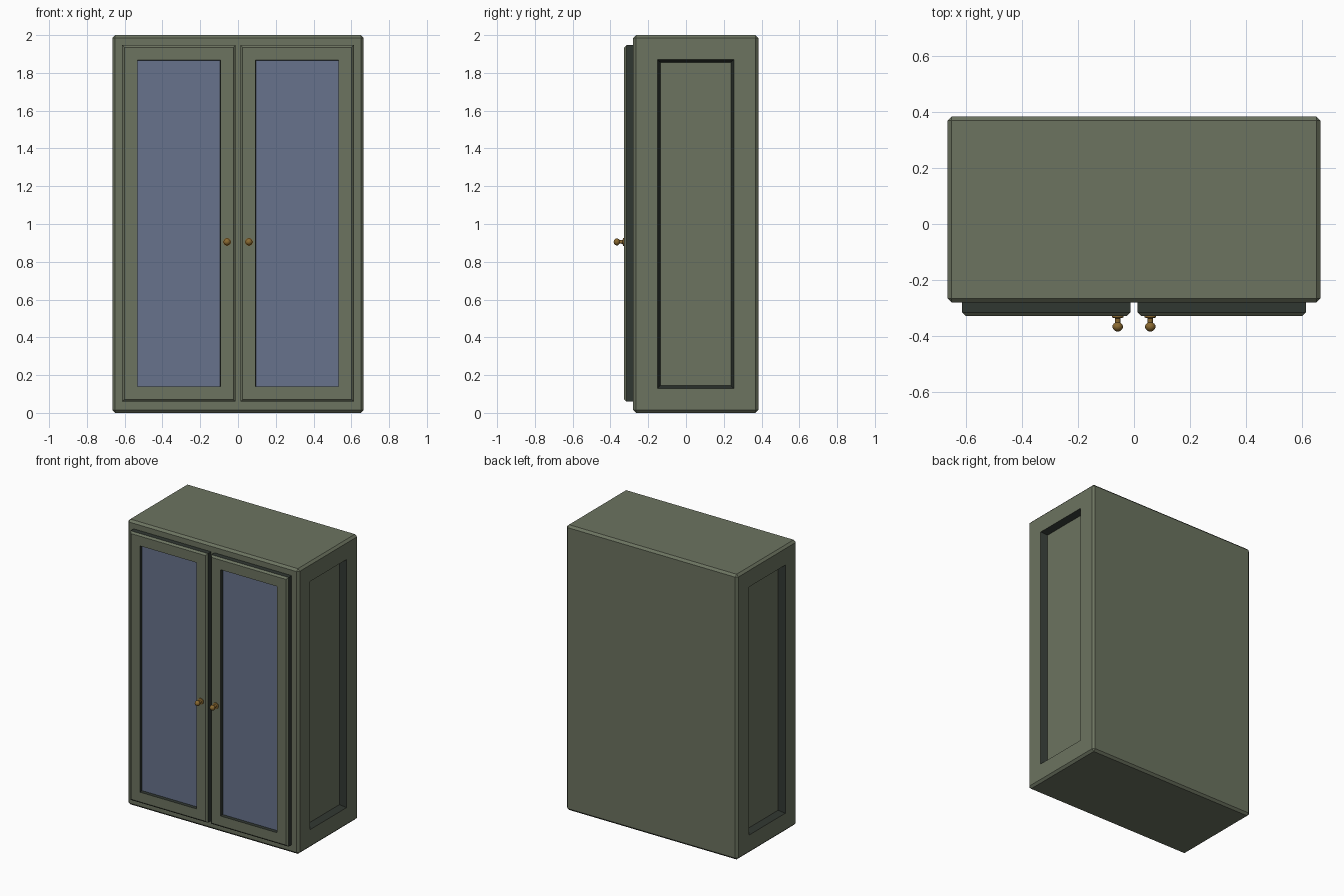
import bpy, bmesh, math
from mathutils import Vector, Matrix

if "Cube" in bpy.data.objects:
    bpy.data.objects.remove(bpy.data.objects["Cube"])


def material(name, rgb):
    m = bpy.data.materials.new(name)
    m.diffuse_color = (*rgb, 1)
    m.use_nodes = True
    m.node_tree.nodes["Principled BSDF"].inputs["Base Color"].default_value = m.diffuse_color
    return m


SAGE = material("sage green", (0.150, 0.173, 0.117))
DARK = material("dark green", (0.030, 0.038, 0.031))
GLASS = material("blue grey glass", (0.136, 0.170, 0.262))
BRASS = material("aged brass", (0.25, 0.14, 0.03))


def box(lo, hi):
    bm = bmesh.new()
    lo, hi = Vector(lo), Vector(hi)
    bmesh.ops.create_cube(bm, size=1)
    for v in bm.verts:
        v.co = Vector([lo[i] + (v.co[i] + 0.5) * (hi[i] - lo[i]) for i in range(3)])
    return bm


def bevel(bm, edges, width):
    bmesh.ops.bevel(bm, geom=edges, offset=width, offset_type='OFFSET',
                    segments=1, profile=0.5, affect='EDGES')
    bm.normal_update()


def inset(bm, face, width, depth=0.0):
    return bmesh.ops.inset_region(bm, faces=[face], thickness=width, depth=depth,
                                  use_boundary=True, use_even_offset=True)["faces"]


def biggest(bm, direction):
    """Largest face pointing in a direction."""
    d = Vector(direction)
    return max((f for f in bm.faces if f.normal.dot(d) > 0.99), key=lambda f: f.calc_area())


def finish(bm, name, mats):
    me = bpy.data.meshes.new(name)
    bm.to_mesh(me)
    bm.free()
    for m in mats:
        me.materials.append(m)
    ob = bpy.data.objects.new(name, me)
    bpy.context.collection.objects.link(ob)
    return ob


# Cabinet body with chamfered edges and recessed side panels
bm = box((-0.665, -0.28, 0), (0.665, 0.383, 2))
bevel(bm, bm.edges[:], 0.015)
for s in (-1, 1):
    panel = biggest(bm, (s, 0, 0))
    inset(bm, panel, 0.115)
    bm.normal_update()
    for f in inset(bm, panel, 0.015, -0.045):
        f.material_index = 1
    bm.normal_update()
finish(bm, "cabinet_body", [SAGE, DARK])

# Doors: dark edges, chamfered front, recessed glass
for s, side in ((-1, "left"), (1, "right")):
    xs = sorted((s * 0.013, s * 0.613))
    bm = box((xs[0], -0.327, 0.06), (xs[1], -0.279, 1.947))
    bevel(bm, [e for e in bm.edges if all(v.co.y < -0.3 for v in e.verts)], 0.012)
    for f in bm.faces:
        if abs(f.normal.y) < 0.1:
            f.material_index = 1
    pane = biggest(bm, (0, -1, 0))
    inset(bm, pane, 0.068)
    bm.normal_update()
    for f in inset(bm, pane, 0.001, -0.025):
        f.material_index = 1
    pane.material_index = 2
    finish(bm, side + "_door", [SAGE, DARK, GLASS])

# Knobs: lathed profile (radius, distance out from the door)
PROFILE = [(0.0, -0.002), (0.021, -0.002), (0.021, 0.006), (0.010, 0.009), (0.009, 0.024),
           (0.014, 0.028), (0.0185, 0.035), (0.0185, 0.043), (0.014, 0.050),
           (0.007, 0.055), (0.0, 0.056)]
for s, side in ((-1, "left"), (1, "right")):
    bm = bmesh.new()
    vs = [bm.verts.new((r, -d, 0)) for r, d in PROFILE]
    es = [bm.edges.new(p) for p in zip(vs, vs[1:])]
    bmesh.ops.spin(bm, geom=vs + es, cent=(0, 0, 0), axis=(0, 1, 0),
                   angle=math.tau, steps=16, use_merge=True)
    bmesh.ops.remove_doubles(bm, verts=bm.verts[:], dist=1e-4)
    bmesh.ops.recalc_face_normals(bm, faces=bm.faces[:])
    bmesh.ops.transform(bm, matrix=Matrix.Translation((s * 0.058, -0.327, 0.905)),
                        verts=bm.verts[:])
    ob = finish(bm, side + "_knob", [BRASS])
    bpy.ops.object.select_all(action='DESELECT')
    ob.select_set(True)
    bpy.context.view_layer.objects.active = ob
    bpy.ops.object.shade_smooth_by_angle(angle=math.radians(40))
